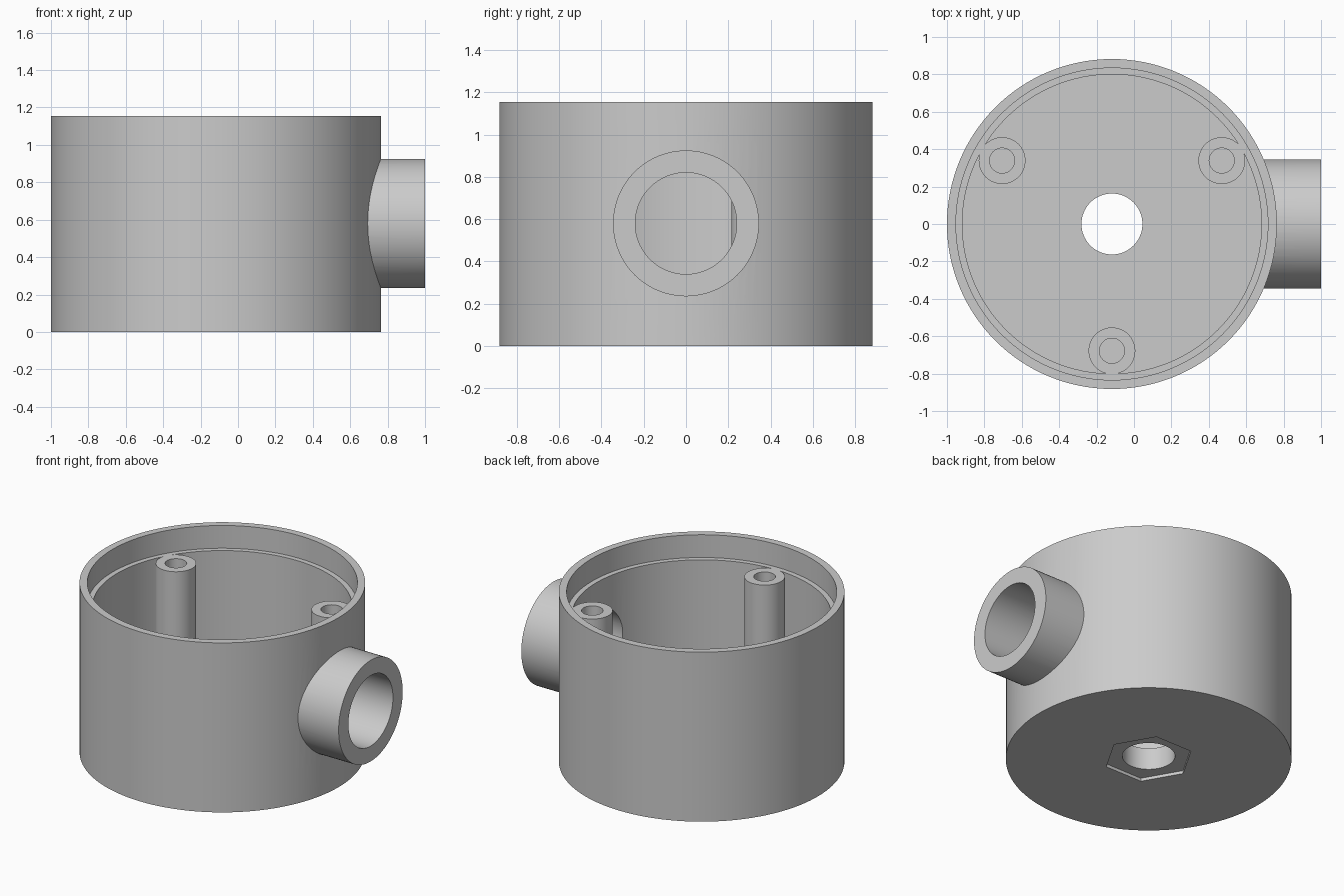
import bpy, math

if "Cube" in bpy.data.objects:
    bpy.data.objects.remove(bpy.data.objects["Cube"])

CX = -0.118          # axis of the round box
FLOOR, LEDGE, TOP = 0.17, 1.0, 1.155
PIPE_Z = 0.58

grey = bpy.data.materials.new("plain grey")
grey.diffuse_color = (0.6, 0.6, 0.6, 1)
grey.use_nodes = True
grey.node_tree.nodes["Principled BSDF"].inputs["Base Color"].default_value = grey.diffuse_color


def rod(name, r, a, b, x=CX, y=0.0, n=128):
    """Upright cylinder or prism from z=a to z=b."""
    bpy.ops.mesh.primitive_cylinder_add(vertices=n, radius=r, depth=b - a,
                                        location=(x, y, (a + b) / 2))
    ob = bpy.context.object
    ob.name = name
    return ob


def side_rod(name, r, a, b):
    """Cylinder lying along x from x=a to x=b."""
    bpy.ops.mesh.primitive_cylinder_add(vertices=96, radius=r, depth=b - a,
                                        location=((a + b) / 2, 0, PIPE_Z),
                                        rotation=(0, math.pi / 2, 0))
    ob = bpy.context.object
    ob.name = name
    return ob


def combine(tool, operation):
    """Apply a boolean to the box and discard the tool."""
    mod = box.modifiers.new(tool.name, 'BOOLEAN')
    mod.operation, mod.solver, mod.object = operation, 'EXACT', tool
    bpy.context.view_layer.objects.active = box
    bpy.ops.object.modifier_apply(modifier=mod.name)
    bpy.data.objects.remove(tool, do_unlink=True)


# Round box with side pipe, hollowed out
box = rod("junction_box", 0.882, 0, TOP)
combine(side_rod("side_pipe", 0.345, 0.5, 1.0), 'UNION')
combine(rod("cavity", 0.80, FLOOR, 1.1), 'DIFFERENCE')

# Three screw posts touching the inner wall
posts = [(CX + 0.678 * math.cos(math.radians(d)), 0.678 * math.sin(math.radians(d)))
         for d in (30, 150, 270)]
for x, y in posts:
    combine(rod("screw_post", 0.125, FLOOR - 0.05, 1.1, x, y, 64), 'UNION')

# Lid recess trims the posts flush with the ledge
combine(rod("lid_recess", 0.834, LEDGE, 1.3), 'DIFFERENCE')
for x, y in posts:
    combine(rod("screw_hole", 0.067, 0.5, 1.2, x, y, 48), 'DIFFERENCE')

# Pipe bore, floor hole and hexagonal nut pocket underneath
combine(side_rod("pipe_bore", 0.24, 0.62, 1.1), 'DIFFERENCE')
combine(rod("floor_hole", 0.163, -0.1, FLOOR + 0.1, n=64), 'DIFFERENCE')
pocket = rod("nut_pocket", 0.278, -0.1, 0.021, n=6)
pocket.rotation_euler.z = math.radians(30)   # corners point along x
combine(pocket, 'DIFFERENCE')

# Finish
box.data.materials.clear()
box.data.materials.append(grey)
for p in box.data.polygons:
    p.material_index = 0
bpy.ops.object.select_all(action='DESELECT')
box.select_set(True)
bpy.context.view_layer.objects.active = box
bpy.ops.object.shade_smooth_by_angle(angle=math.radians(30))
